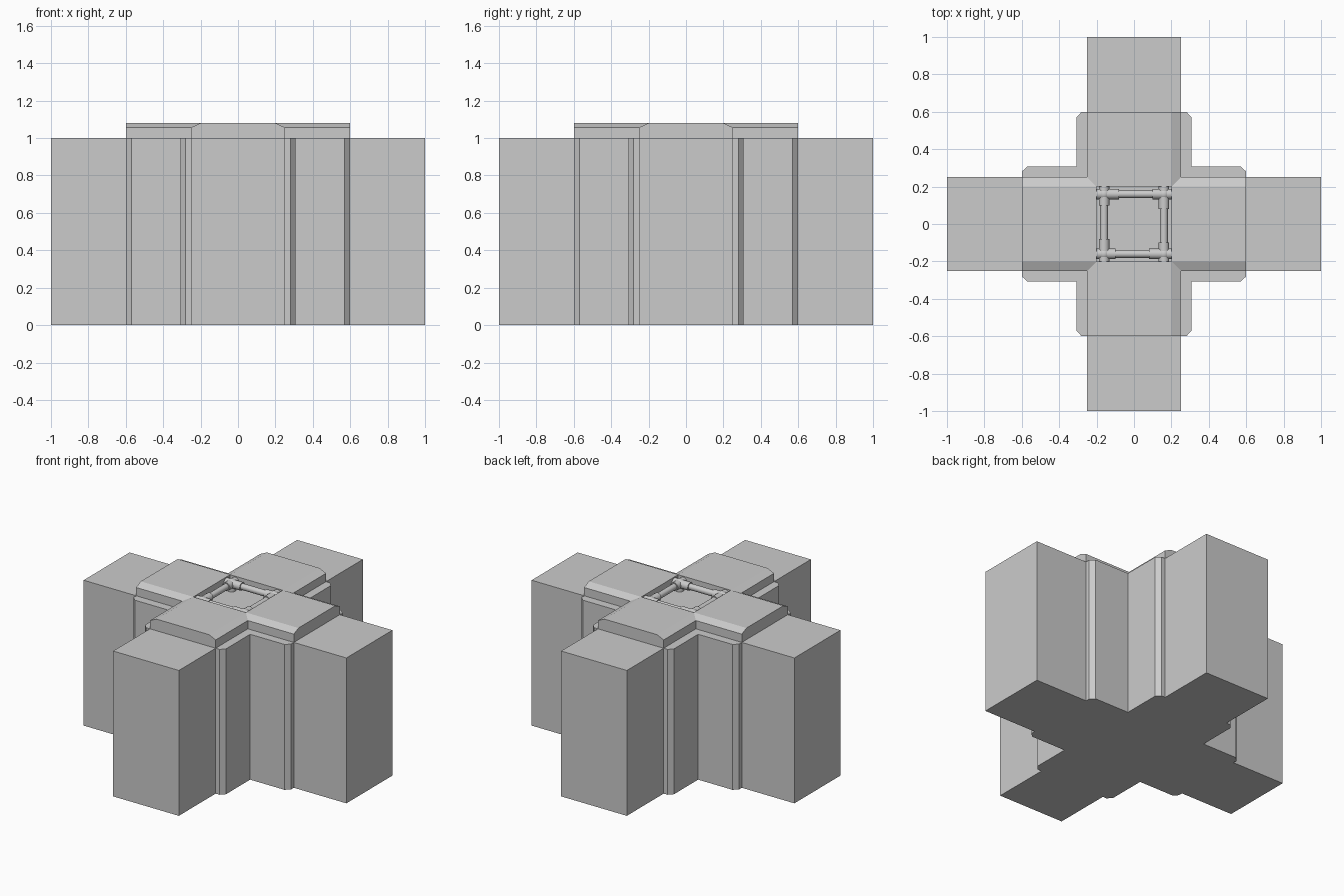
import bpy, bmesh, math
from mathutils import Matrix, Vector

if "Cube" in bpy.data.objects:
    bpy.data.objects.remove(bpy.data.objects["Cube"])


def finish(name, bm):
    mesh = bpy.data.meshes.new(name)
    bmesh.ops.recalc_face_normals(bm, faces=bm.faces)
    bm.to_mesh(mesh)
    bm.free()
    obj = bpy.data.objects.new(name, mesh)
    bpy.context.collection.objects.link(obj)
    return obj


def turn(i):
    return Matrix.Rotation(i * math.pi / 2, 4, 'Z')


# Crossing walls with the chamfered collar, one outline turned four times
quarter = [(1, -.25), (1, .25), (.6, .25), (.6, .28), (.57, .308), (.308, .308),
           (.308, .57), (.28, .6), (.25, .6)]
bm = bmesh.new()
ring = [bm.verts.new(turn(i) @ Vector((x, y, 0)))
        for i in range(4) for x, y in quarter]
base = bm.faces.new(ring)
ext = bmesh.ops.extrude_face_region(bm, geom=[base], use_keep_orig=True)
bmesh.ops.translate(bm, vec=(0, 0, 1),
                    verts=[g for g in ext['geom'] if isinstance(g, bmesh.types.BMVert)])
finish('crossing_walls', bm)

# Raised cap: four bevelled arms mitred around an open square
profile = [(-.25, 1), (-.25, 1.057), (-.2, 1.08), (.2, 1.08), (.25, 1.057), (.25, 1)]
bm = bmesh.new()
for i in range(4):
    R = turn(i)
    outer = [bm.verts.new(R @ Vector((w, .6, z))) for w, z in profile]
    inner = [bm.verts.new(R @ Vector((w, abs(w), z))) for w, z in profile]
    foot = [bm.verts.new(R @ Vector((w, .2, 1))) for w in (-.2, .2)]
    bm.faces.new(outer)
    for k in range(5):
        bm.faces.new((outer[k], outer[k + 1], inner[k + 1], inner[k]))
    bm.faces.new((inner[2], inner[3], foot[1], foot[0]))
    bm.faces.new((outer[0], outer[5], inner[5], foot[1], foot[0], inner[0]))
bmesh.ops.remove_doubles(bm, verts=bm.verts, dist=.0001)
finish('raised_cap', bm)


# Pipe loop in the opening
def tube(bm, a, b, r):
    a, b = Vector(a), Vector(b)
    d = b - a
    M = Matrix.Translation((a + b) / 2) @ d.to_track_quat('Z', 'Y').to_matrix().to_4x4()
    bmesh.ops.create_cone(bm, cap_ends=True, segments=16, radius1=r, radius2=r,
                          depth=d.length, matrix=M)


p, z = .16, 1.046
pipes, fittings = bmesh.new(), bmesh.new()
for i in range(4):
    part = bmesh.new()
    tube(part, (-p, p, z), (p, p, z), .021)
    part.transform(turn(i))
    tmp = bpy.data.meshes.new('tmp')
    part.to_mesh(tmp)
    pipes.from_mesh(tmp)
    part.free()

    # Corner fitting: sleeves, ball and vertical stub
    part = bmesh.new()
    tube(part, (-.2, p, z), (-.08, p, z), .028)
    tube(part, (.1, p, z), (.2, p, z), .028)
    tube(part, (-p, p, 1), (-p, p, z), .028)
    bmesh.ops.create_uvsphere(part, u_segments=16, v_segments=8, radius=.033,
                              matrix=Matrix.Translation((-p, p, z)))
    part.transform(turn(i))
    part.to_mesh(tmp)
    fittings.from_mesh(tmp)
    part.free()
    bpy.data.meshes.remove(tmp)

for name, bm in (('pipe_loop', pipes), ('pipe_fittings', fittings)):
    obj = finish(name, bm)
    bpy.ops.object.select_all(action='DESELECT')
    obj.select_set(True)
    bpy.context.view_layer.objects.active = obj
    bpy.ops.object.shade_smooth_by_angle(angle=math.radians(40))
